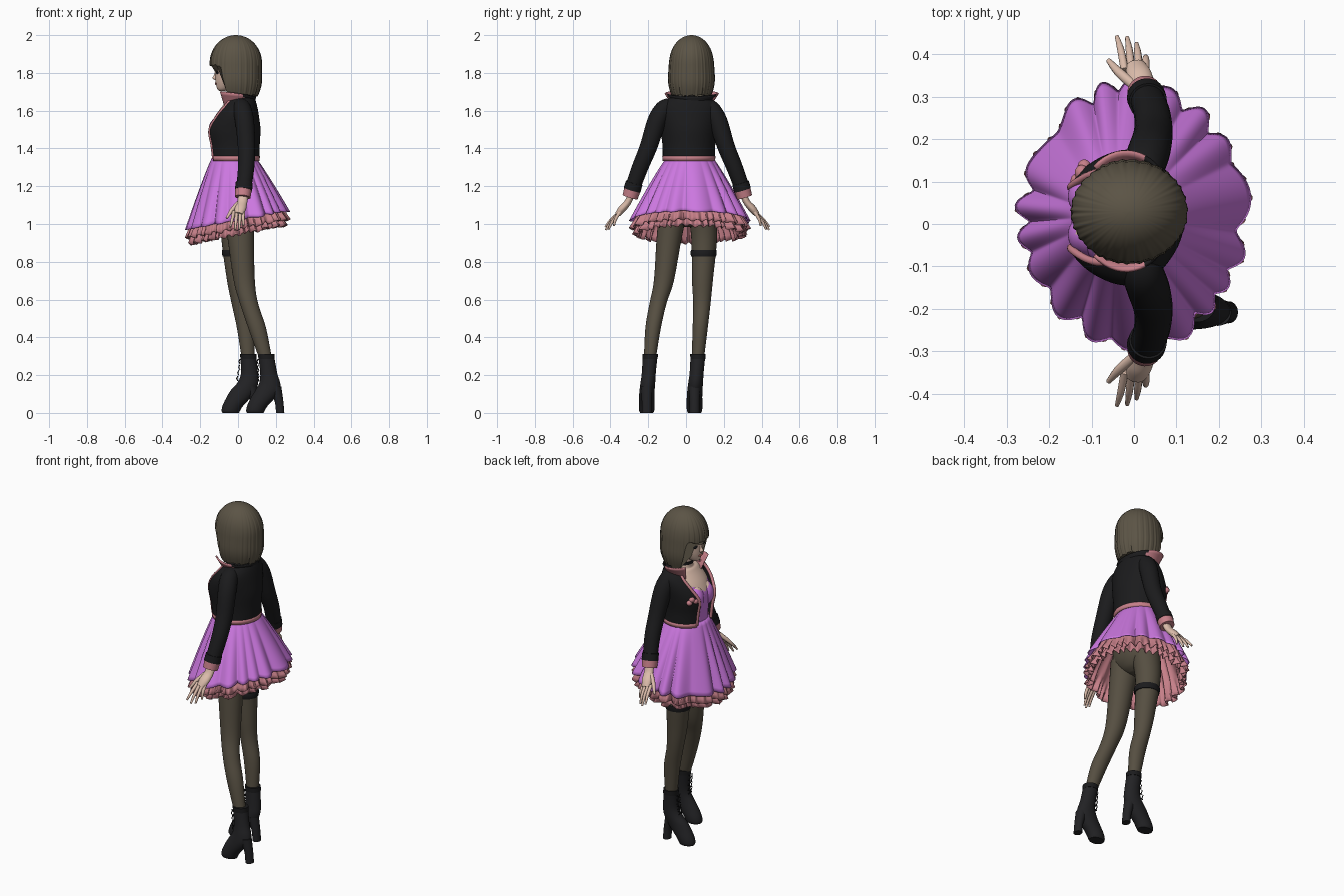
import bpy, bmesh, random
from math import sin, cos, pi, radians, sqrt
from mathutils import Vector

if "Cube" in bpy.data.objects:
    bpy.data.objects.remove(bpy.data.objects["Cube"])
random.seed(4)

def material(name, r, g, b):
    m = bpy.data.materials.new(name)
    m.diffuse_color = (r, g, b, 1)
    m.use_nodes = True
    m.node_tree.nodes["Principled BSDF"].inputs["Base Color"].default_value = m.diffuse_color
    return m

SKIN = material("skin", .72, .51, .41)
HAIR = material("hair_brown", .105, .088, .06)
TIGHTS = material("stocking_brown", .092, .077, .053)
BLACK = material("jacket_black", .011, .011, .012)
BOOT = material("boot_charcoal", .016, .016, .018)
PURPLE = material("purple", .60, .185, .74)
PINK = material("pink", .57, .215, .25)
LIP = material("lip_red", .42, .12, .11)

def dense(rows, k=5):
    """Catmull-Rom interpolation of number tuples."""
    out = []
    for i in range(len(rows) - 1):
        p0, p1, p2 = rows[max(i - 1, 0)], rows[i], rows[i + 1]
        p3 = rows[min(i + 2, len(rows) - 1)]
        for j in range(k):
            t = j / k
            out.append(tuple(b + .5 * t * (c - a + t * (2*a - 5*b + 4*c - d + t * (3*(b - c) + d - a)))
                             for a, b, c, d in zip(p0, p1, p2, p3)))
    return out + [tuple(rows[-1])]

def grid(name, rows, mats, closed=True, caps=True, thick=0, rule=None):
    """Skin rows of points; rule(centre) picks the material index."""
    mats = mats if isinstance(mats, list) else [mats]
    bm = bmesh.new()
    vs = [[bm.verts.new(p) for p in row] for row in rows]
    n = len(rows[0])
    for a, b in zip(vs, vs[1:]):
        for i in range(n if closed else n - 1):
            j = (i + 1) % n
            bm.faces.new((a[i], a[j], b[j], b[i]))
    if closed and caps:
        bm.faces.new(vs[0])
        bm.faces.new(vs[-1])
    bmesh.ops.recalc_face_normals(bm, faces=bm.faces)
    if rule:
        for f in bm.faces:
            f.material_index = rule(f.calc_center_median())
    me = bpy.data.meshes.new(name)
    bm.to_mesh(me)
    bm.free()
    ob = bpy.data.objects.new(name, me)
    bpy.context.collection.objects.link(ob)
    for m in mats:
        me.materials.append(m)
    if thick:
        s = ob.modifiers.new("thickness", "SOLIDIFY")
        s.thickness, s.offset = thick, 0
    return ob

def loft(name, rings, mats, n=40, k=5, gap=None, **kw):
    """Horizontal ellipses (z, cx, cy, rx, ry); gap(z) = half angle left open at the front."""
    rows = []
    for z, cx, cy, rx, ry in dense(rings, k):
        g = gap(z) if gap else 0
        angs = [g + (2*pi - 2*g) * i / (n - 1 if gap else n) for i in range(n)]
        rows.append([(cx - rx * cos(a), cy + ry * sin(a), z) for a in angs])
    return grid(name, rows, mats, closed=not gap, **kw)

def tube(name, pts, mat, n=16, k=5, wide=1):
    """Round sweep along (x, y, z, r)."""
    d, rows = dense(pts, k), []
    for i, p in enumerate(d):
        t = (Vector(d[min(i + 1, len(d) - 1)][:3]) - Vector(d[max(i - 1, 0)][:3])).normalized()
        u = (Vector((1, 0, 0)) - t * t.x).normalized()
        v = t.cross(u)
        rows.append([Vector(p[:3]) + p[3] * (u * wide * cos(2*pi*j/n) + v * sin(2*pi*j/n)) for j in range(n)])
    return grid(name, rows, mat)

def blob(name, c, s, mats, rule=None):
    x, y, z = c
    rings = [(z - s[2] * cos(pi * i / 12), x, y, s[0] * sin(pi * i / 12) + 1e-4, s[1] * sin(pi * i / 12) + 1e-4)
             for i in range(13)]
    return loft(name, rings, mats, n=20, k=2, rule=rule)

# Torso with sweetheart bodice, bust and neck
loft("torso", [(1.30, -.022, .02, .112, .117), (1.40, -.026, .02, .110, .114), (1.50, -.028, .02, .120, .125),
               (1.57, -.014, .02, .108, .13), (1.64, .005, .02, .075, .10), (1.665, -.005, .027, .048, .05),
               (1.76, -.02, .03, .042, .042)], [PURPLE, SKIN], n=96, k=10,
     rule=lambda c: int(c.z > 1.53 + .6 * min(abs(c.y - .02), .07)))
for s in (-1, 1):
    blob("bust", (-.094, .02 + s * .045, 1.495), (.062, .055, .075), [PURPLE, SKIN],
         lambda c: int(c.z > 1.53 + .5 * abs(c.y - .02)))
loft("choker", [(1.675, -.007, .028, .05, .05), (1.692, -.01, .029, .048, .048)], BLACK, k=1)

# Head and face
loft("head", [(1.703, -.085, .03, .010, .010), (1.715, -.074, .03, .036, .03), (1.75, -.05, .03, .068, .055),
              (1.79, -.035, .03, .085, .07), (1.84, -.025, .03, .095, .08), (1.90, -.02, .03, .092, .08),
              (1.95, -.02, .03, .065, .06), (1.97, -.02, .03, .02, .02)], SKIN)
loft("nose", [(1.762, -.116, .03, .006, .008), (1.773, -.122, .03, .013, .011), (1.79, -.118, .03, .008, .008),
              (1.82, -.113, .03, .006, .005)], SKIN, n=16)
blob("lips", (-.117, .03, 1.743), (.006, .017, .006), LIP)
for s in (-1, 1):
    blob("eye", (-.109, .03 + s * .034, 1.802), (.007, .018, .009), BLACK)
    blob("ear", (-.02, .03 + s * .08, 1.80), (.014, .010, .025), SKIN)

# Bob hair with fringe: each column of the shell has its own lower edge
def hair_rows(n=220, m=24):
    jag = [random.uniform(-.007, .007) for _ in range(n // 4 + 1)]
    rows = [[] for _ in range(m + 1)]
    for i in range(n):
        a = 2 * pi * i / n
        front = min(a, 2 * pi - a)
        k = min(max((front - radians(50)) / radians(22), 0), 1)
        end = 1.842 + (1.680 - 1.842) * k * k * (3 - 2 * k) + jag[i // 4]
        for j in range(m + 1):
            t = j / m
            z = 2 - (2 - end) * t ** 1.8
            if z > 1.85:
                f = sqrt(max(0, 1 - ((z - 1.85) / .15) ** 2.05))
            else:
                f = 1 - .16 * min(1, max(0, (1.77 - z) / .09)) ** 2
            f *= 1 + t * (.012 * sin(31 * a + 1.2 * sin(5 * a)) + .008 * sin(53 * a))
            side = .117 + .006 * min(1, max(0, (1.88 - z) / .1))
            rows[j].append((-.011 - .137 * max(f, .001) * cos(a), .029 + side * max(f, .001) * sin(a), z))
    return rows
grid("hair", hair_rows(), HAIR)

# Cropped open jacket
JACKET = [(1.345, -.018, .015, .127, .134), (1.42, -.022, .015, .133, .136), (1.50, -.026, .015, .141, .147),
          (1.57, -.015, .015, .122, .156), (1.62, .0, .017, .098, .150), (1.655, .01, .02, .078, .120),
          (1.685, .008, .025, .065, .082)]
def gap(z):
    return radians(30 + max(0, z - 1.5) * 130)
loft("jacket", JACKET, BLACK, n=64, gap=gap, thick=.008)
loft("jacket_hem_trim", [(1.335, -.018, .015, .128, .135), (1.36, -.018, .015, .130, .137)], PINK,
     n=64, k=2, gap=gap, thick=.008)
for s in (-1, 1):
    edge = [(cx - rx * cos(gap(z)), cy + s * ry * sin(gap(z)), z, .009) for z, cx, cy, rx, ry in JACKET[:-1]]
    tube("front_trim", edge, PINK, n=10)
for dy, dz in ((-.015, 0), (.005, .012), (.018, -.004)):
    blob("pocket_frill", (-.126 + dy * .5, .116 + dy, 1.50 + dz), (.016, .018, .016), PINK)

# Standing collar, pink at the front and black at the nape
def collar_row(t):
    row = []
    for i in range(41):
        a = radians(42 + 276 * i / 40)
        f = (1 + cos(a)) / 2
        r = .082 + t * (.010 + .038 * f)
        row.append((.0 - r * cos(a), .03 + r * (1.05 + .2 * t) * sin(a), 1.625 - .035 * f + t * (.05 + .065 * f)))
    return row
grid("collar", [collar_row(i / 6) for i in range(7)], [PINK, BLACK], closed=False, thick=.008,
     rule=lambda c: int(c.x > .03))

# Arms, cuffs and hands
for s in (-1, 1):
    def P(x, y, z, r):
        return (x, .007 + s * y, z, r)
    tube("sleeve", [P(.015, .09, 1.625, .043), P(.022, .125, 1.605, .049), P(.035, .163, 1.54, .050),
                    P(.045, .205, 1.41, .046), P(.043, .25, 1.30, .043), P(.03, .29, 1.19, .040)], BLACK, n=24)
    tube("folded_cuff", [P(.033, .281, 1.218, .045), P(.029, .292, 1.18, .046)], BLACK, n=24, k=2)
    tube("pink_cuff", [P(.029, .291, 1.182, .044), P(.025, .303, 1.142, .041)], PINK, n=24, k=2)
    tube("palm", [P(.028, .295, 1.16, .018), P(.022, .315, 1.115, .018), P(.012, .345, 1.08, .020),
                  P(.003, .368, 1.052, .015)], SKIN, wide=1.5)
    for bx, tx, ty, tz in ((-.022, -.040, .434, .985), (-.006, -.016, .432, .968),
                           (.012, .006, .418, .970), (.027, .028, .388, .99)):
        mid = P((bx + tx) / 2, (.36 + ty) / 2 + .006, (1.06 + tz) / 2, .0085)
        tube("finger", [P(bx, .355, 1.065, .0095), mid, P(tx, ty, tz, .005)], SKIN, n=10)
    tube("thumb", [P(.0, .32, 1.11, .012), P(-.035, .35, 1.07, .011), P(-.06, .378, 1.03, .006)], SKIN, n=10)

# Pleated skirt and two frilled petticoat layers
def skirt(name, mat, scale, drop, frill, shift=0, top=1.355, m=16, n=360):
    rows = []
    for j in range(m + 1):
        t, row = j / m, []
        for i in range(n):
            a = 2 * pi * i / n
            w = a + .09 * sin(3 * a + 1) + .06 * sin(5 * a)
            deep = .75 + .25 * sin(6 * a + 1)
            fold = deep * (1.1 * sqrt(sin(9 * w) ** 2 + .03) - .75) + .12 * sin(4 * a + 2)
            ruf = frill * max(0, (t - .75) / .25) * sin(42 * a + shift + sin(7 * a))
            k = t ** .9
            off = .040 * t * fold + ruf
            rx = (.112 + (.262 - .112) * k + off) * scale
            ry = (.118 + (.308 - .118) * k + off) * scale
            end = 1.020 - .048 * cos(a) - drop - .010 * fold + ruf * .5
            row.append((-.022 * (1 - t) - rx * cos(a), .02 + ry * sin(a), top + (end - top) * t))
        rows.append(row)
    return grid(name, rows, mat, caps=False, thick=.003)
skirt("skirt", PURPLE, 1, 0, 0)
skirt("petticoat_outer", PINK, .975, .045, .011, 0, 1.33)
skirt("petticoat_inner", PINK, .92, .076, .013, 2, 1.31)

# Hips, legs, garter
loft("hips", [(1.32, -.02, .02, .10, .11), (1.18, -.005, .015, .11, .135), (1.07, 0, .01, .10, .145),
              (1.01, 0, .01, .07, .09), (.985, 0, .01, .03, .03)], TIGHTS)
loft("right_leg", [(1.08, .005, -.065, .085, .076), (.92, .015, -.09, .07, .066), (.70, .033, -.117, .056, .053),
                   (.58, .058, -.148, .048, .045), (.45, .101, -.174, .047, .041), (.28, .148, -.192, .033, .031)],
     TIGHTS, n=28)
loft("left_leg", [(1.08, -.01, .085, .085, .076), (.92, -.018, .096, .07, .068), (.70, -.002, .087, .056, .055),
                  (.58, .013, .084, .047, .046), (.45, .040, .075, .046, .040), (.28, .054, .062, .033, .032)],
     TIGHTS, n=28)
loft("garter", [(.828, -.012, .093, .069, .066), (.845, -.013, .093, .072, .069), (.862, -.014, .094, .070, .068)],
     BLACK, k=2)

# Heeled ankle boots with laces; top shifts the shaft over the ankle
for side, dx, y, top in (("right", 0, -.208, .007), ("left", -.130, .045, .042)):
    loft(side + "_boot", [(.0, .092 + dx, y, .044, .034), (.012, .092 + dx, y, .049, .040),
                          (.04, .104 + dx, y, .055, .042), (.08, .132 + dx, y, .064, .041),
                          (.12, .158 + dx, y + .002, .066, .040), (.16, .165 + dx + top * .4, y + .006, .055, .039),
                          (.21, .157 + dx + top * .8, y + .011, .045, .037),
                          (.30, .142 + dx + top, y + .018, .042, .039)], BOOT, n=28)
    loft(side + "_boot_top", [(.285, .144 + dx + top, y + .018, .043, .040),
                              (.312, .142 + dx + top, y + .018, .044, .041)], BLACK, k=2)
    loft(side + "_heel", [(.0, .223 + dx, y, .022, .026), (.06, .217 + dx, y, .023, .026),
                          (.14, .197 + dx, y, .032, .032)], BOOT, n=20)
    for i in range(4):
        z = .17 + i * .03
        x = .108 + dx - .003 * i + top * min(1, .5 + .2 * i)
        for s in (-1, 1):
            tube("lace", [(x, y + .010 - s * .016, z, .003), (x - .006, y + .012, z + .012, .003),
                          (x, y + .014 + s * .016, z + .024, .003)], BLACK, n=6, k=2)

# Smooth shading with sharp edges kept
bpy.ops.object.select_all(action="SELECT")
bpy.context.view_layer.objects.active = bpy.data.objects["torso"]
bpy.ops.object.shade_smooth_by_angle(angle=radians(45))
